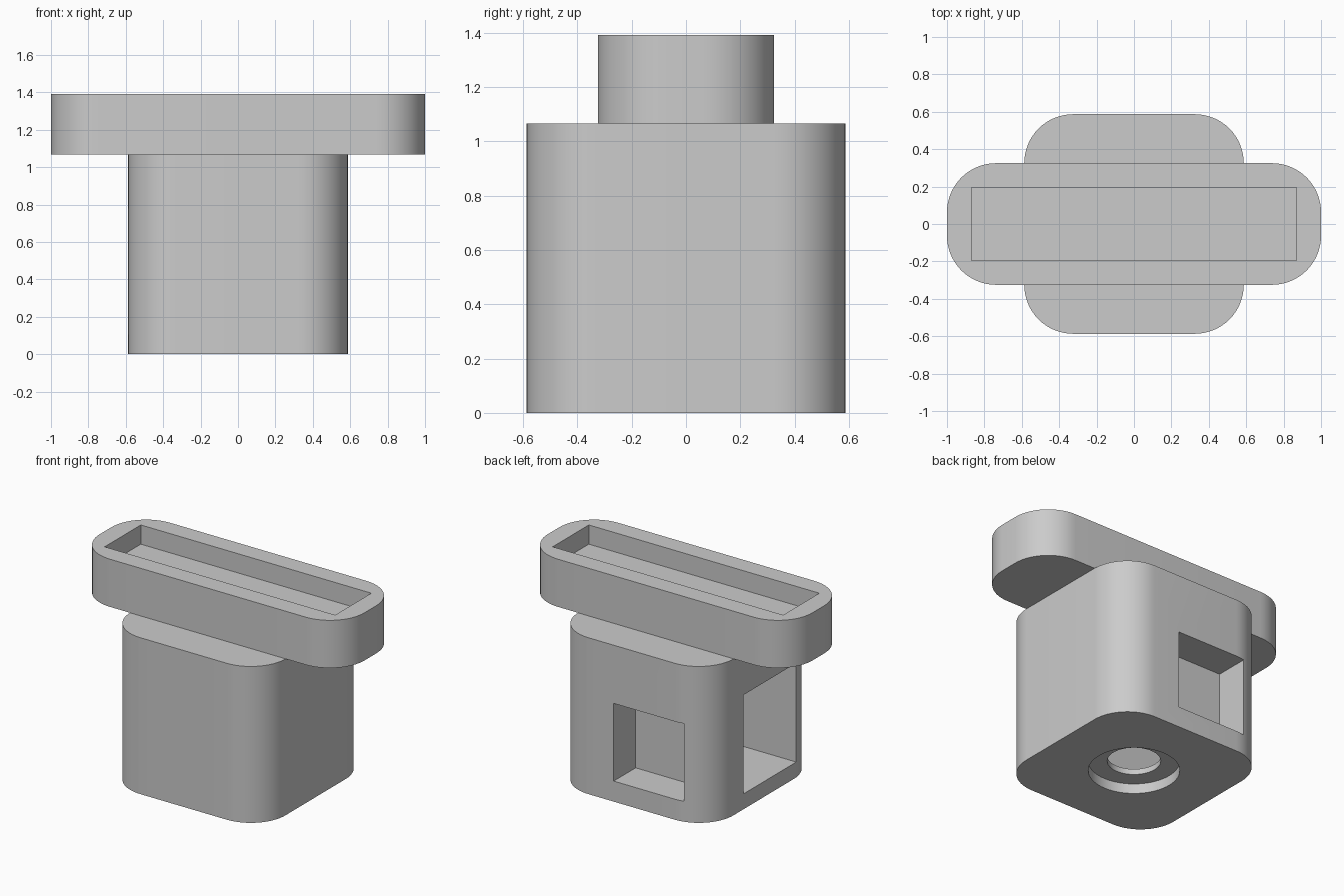
import bpy
import bmesh
from math import cos, sin, pi, radians

cube = bpy.data.objects.get("Cube")
if cube:
    bpy.data.objects.remove(cube, do_unlink=True)

# Single grey material
grey = bpy.data.materials.new("plain_grey")
grey.use_nodes = True
COLOR = (0.6, 0.6, 0.6, 1)
grey.diffuse_color = COLOR
grey.node_tree.nodes["Principled BSDF"].inputs["Base Color"].default_value = COLOR


def prism(name, outline, z0, z1):
    """Extrude a closed outline from z0 up to z1."""
    bm = bmesh.new()
    base = bm.faces.new([bm.verts.new((x, y, z0)) for x, y in outline])
    top = bmesh.ops.extrude_face_region(bm, geom=[base])["geom"]
    for v in top:
        if isinstance(v, bmesh.types.BMVert):
            v.co.z = z1
    bmesh.ops.recalc_face_normals(bm, faces=bm.faces)
    mesh = bpy.data.meshes.new(name)
    bm.to_mesh(mesh)
    bm.free()
    mesh.materials.append(grey)
    obj = bpy.data.objects.new(name, mesh)
    bpy.context.collection.objects.link(obj)
    return obj


def rounded(hx, hy, r, steps=16):
    """Rounded rectangle outline."""
    corners = [(1, 1), (-1, 1), (-1, -1), (1, -1)]
    return [(sx * (hx - r) + r * cos(a), sy * (hy - r) + r * sin(a))
            for i, (sx, sy) in enumerate(corners)
            for a in [(i + k / steps) * pi / 2 for k in range(steps + 1)]]


def circle(r, n=64):
    return [(r * cos(2 * pi * k / n), r * sin(2 * pi * k / n)) for k in range(n)]


def rect(x0, x1, y0, y1):
    return [(x0, y0), (x1, y0), (x1, y1), (x0, y1)]


def carve(obj, cutters):
    """Subtract each cutter, apply the result and drop the cutter."""
    bpy.context.view_layer.objects.active = obj
    for cutter in cutters:
        cutter.hide_render = True
        mod = obj.modifiers.new("cut", "BOOLEAN")
        mod.operation = "DIFFERENCE"
        mod.solver = "EXACT"
        mod.object = cutter
        bpy.ops.object.modifier_apply(modifier=mod.name)
        bpy.data.objects.remove(cutter, do_unlink=True)


def smooth(obj):
    bpy.ops.object.select_all(action="DESELECT")
    obj.select_set(True)
    bpy.context.view_layer.objects.active = obj
    bpy.ops.object.shade_smooth_by_angle(angle=radians(30))


HALF, RADIUS, BODY_TOP, TOP = 0.587, 0.262, 1.067, 1.392

# Body with side cavity, back pocket and stepped hole underneath
body = prism("body", rounded(HALF, HALF, RADIUS), 0, BODY_TOP)
carve(body, [
    prism("side_cavity", rect(-0.8, 0.35, -0.35, 0.22), 0.105, 0.78),
    prism("back_pocket", rect(-0.39, 0.135, 0.35, 0.8), 0.14, 0.67),
    prism("counterbore", circle(0.28), -0.1, 0.067),
    prism("bolt_hole", circle(0.164), -0.1, 0.2),
])
smooth(body)

# Top bar with shallow rectangular tray
top_bar = prism("top_bar", rounded(1, 0.325, RADIUS), BODY_TOP, TOP)
carve(top_bar, [prism("tray", rect(-0.87, 0.87, -0.195, 0.195), TOP - 0.131, TOP + 0.2)])
smooth(top_bar)
